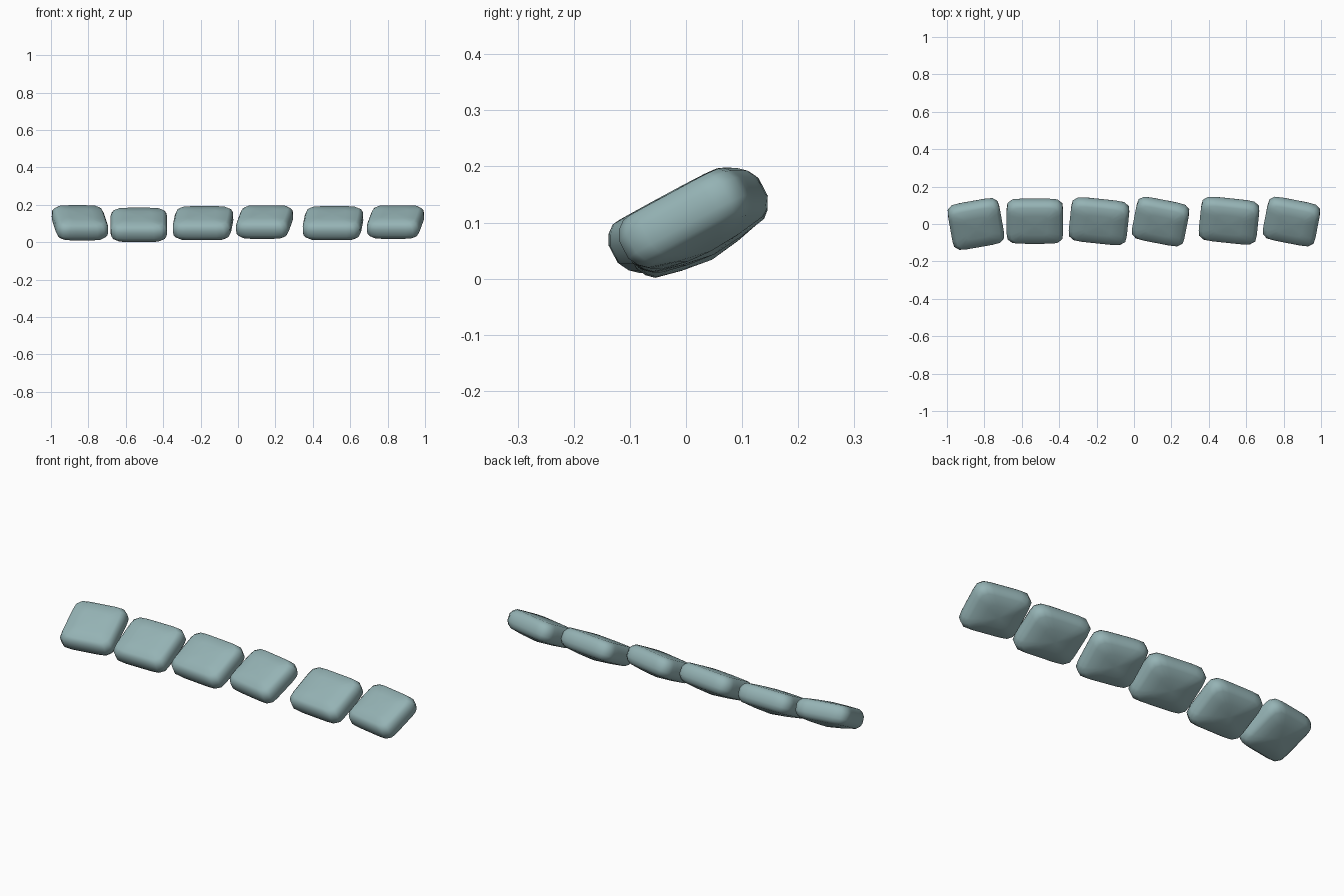
import bpy, bmesh, math
from mathutils import Matrix

if "Cube" in bpy.data.objects:
    bpy.data.objects.remove(bpy.data.objects["Cube"])

mat = bpy.data.materials.new("grey_teal")
mat.diffuse_color = (0.30, 0.45, 0.46, 1)
mat.use_nodes = True
mat.node_tree.nodes["Principled BSDF"].inputs["Base Color"].default_value = mat.diffuse_color

TILT = math.radians(28)
SEG, POWER = 32, 7

# pillow cross-section: (inset from the rim, height) from top to bottom
RINGS = [(0.0, 0.018), (0.0, -0.018)]
TOP = [(0.022, 0.048), (0.009, 0.036)]
BOTTOM = [(0.009, -0.036), (0.022, -0.048)]
TOP_PEAK, BOTTOM_PEAK = 0.056, -0.067


def outline(w, d, z):
    """Rounded rectangle as a superellipse."""
    pts = []
    for i in range(SEG):
        a = 2 * math.pi * (i + 0.5) / SEG
        c, s = math.cos(a), math.sin(a)
        r = (abs(c) ** POWER + abs(s) ** POWER) ** (-1 / POWER)
        pts.append((w / 2 * r * c, d / 2 * r * s, z))
    return pts


def pillow(name, x, y, z, w, d, turn):
    bm = bmesh.new()
    levels = []
    for inset, h in TOP + RINGS + BOTTOM:
        levels.append(outline(w - 2 * inset, d - 2 * inset, h))
    # half-size rings give the soft four-sided peaks
    levels.insert(0, outline(w * 0.45, d * 0.45, 0.053))
    levels.append(outline(w * 0.45, d * 0.45, -0.059))
    loops = [[bm.verts.new(p) for p in lv] for lv in levels]
    for a, b in zip(loops, loops[1:]):
        for i in range(SEG):
            j = (i + 1) % SEG
            bm.faces.new((a[i], b[i], b[j], a[j]))
    top = bm.verts.new((0, 0, TOP_PEAK))
    bot = bm.verts.new((0, 0, BOTTOM_PEAK))
    for i in range(SEG):
        j = (i + 1) % SEG
        bm.faces.new((top, loops[0][i], loops[0][j]))
        bm.faces.new((bot, loops[-1][j], loops[-1][i]))
    # lean back, then turn in the row
    bm.transform(Matrix.Translation((x, y, z))
                 @ Matrix.Rotation(math.radians(turn), 4, 'Z')
                 @ Matrix.Rotation(TILT, 4, 'X'))
    bmesh.ops.recalc_face_normals(bm, faces=bm.faces)
    for f in bm.faces:
        f.smooth = True
    me = bpy.data.meshes.new(name)
    bm.to_mesh(me)
    bm.free()
    me.materials.append(mat)
    bpy.context.collection.objects.link(bpy.data.objects.new(name, me))


# row of six pillows: x, y, z, width, depth, turn
ROW = [
    (-0.845, 0.000, 0.104, 0.280, 0.263, 10),
    (-0.530, 0.015, 0.093, 0.302, 0.253, 0),
    (-0.187, 0.015, 0.102, 0.312, 0.250, -6),
    (0.142, 0.013, 0.108, 0.285, 0.245, -11),
    (0.508, 0.018, 0.102, 0.312, 0.250, -6),
    (0.842, 0.013, 0.108, 0.285, 0.245, -11),
]
for k, row in enumerate(ROW):
    pillow(f"pillow_{k + 1}", *row)
